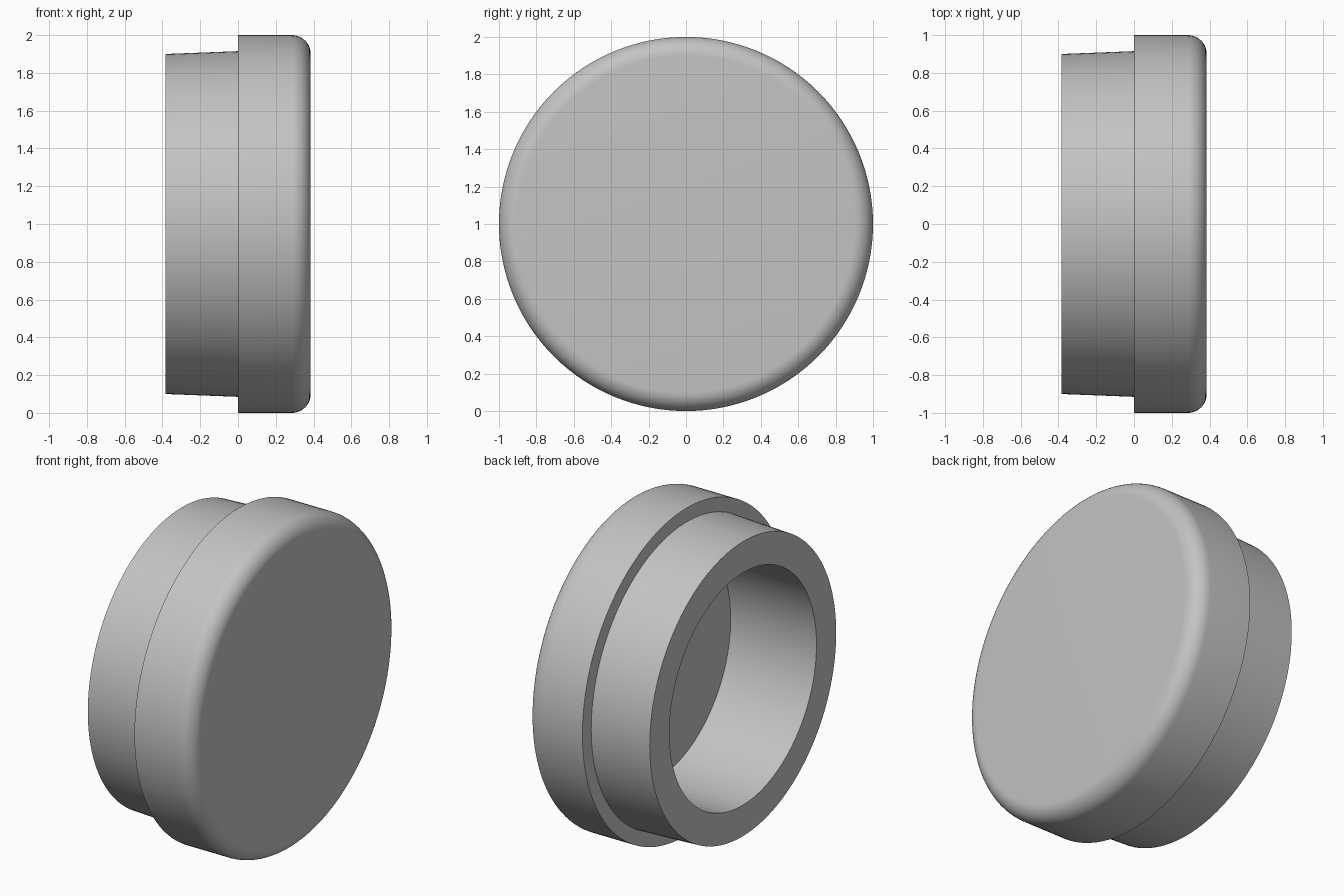
import bpy, bmesh
from math import cos, sin, pi, radians
from mathutils import Matrix, Vector

cube = bpy.data.objects.get("Cube")
if cube:
    bpy.data.objects.remove(cube, do_unlink=True)

grey = bpy.data.materials.new("plain grey")
grey.use_nodes = True
colour = (0.55, 0.55, 0.55, 1)
grey.diffuse_color = colour
grey.node_tree.nodes["Principled BSDF"].inputs["Base Color"].default_value = colour

SEGMENTS = 128
HALF = 0.385      # half of the plug's depth
FILLET = 0.1      # rounding of the cap's outer edge

# Half section as (x, radius): recess floor, recess wall, tapered collar, shoulder, cap
profile = [(0.195, 0), (0.195, 0.71), (-HALF, 0.71), (-HALF, 0.9),
           (0, 0.915), (0, 1)]
for i in range(13):
    a = pi / 2 * (1 - i / 12)
    profile.append((HALF - FILLET + FILLET * cos(a), 1 - FILLET + FILLET * sin(a)))
profile.append((HALF, 0))

# Revolve the section about the x axis
bm = bmesh.new()
verts = [bm.verts.new((x, 0, r)) for x, r in profile]
edges = [bm.edges.new(pair) for pair in zip(verts, verts[1:])]
bmesh.ops.spin(bm, geom=verts + edges, cent=(0, 0, 0), axis=(1, 0, 0),
               angle=2 * pi, steps=SEGMENTS, use_merge=True)
bmesh.ops.remove_doubles(bm, verts=bm.verts, dist=0.0001)
bmesh.ops.recalc_face_normals(bm, faces=bm.faces)
bmesh.ops.translate(bm, verts=bm.verts, vec=(0, 0, 1))

mesh = bpy.data.meshes.new("plug_cap")
bm.to_mesh(mesh)
bm.free()
mesh.materials.append(grey)
plug = bpy.data.objects.new("plug_cap", mesh)
bpy.context.collection.objects.link(plug)

# Smooth the round walls, keep the rims sharp
bpy.context.view_layer.objects.active = plug
plug.select_set(True)
bpy.ops.object.shade_smooth_by_angle(angle=radians(30))
